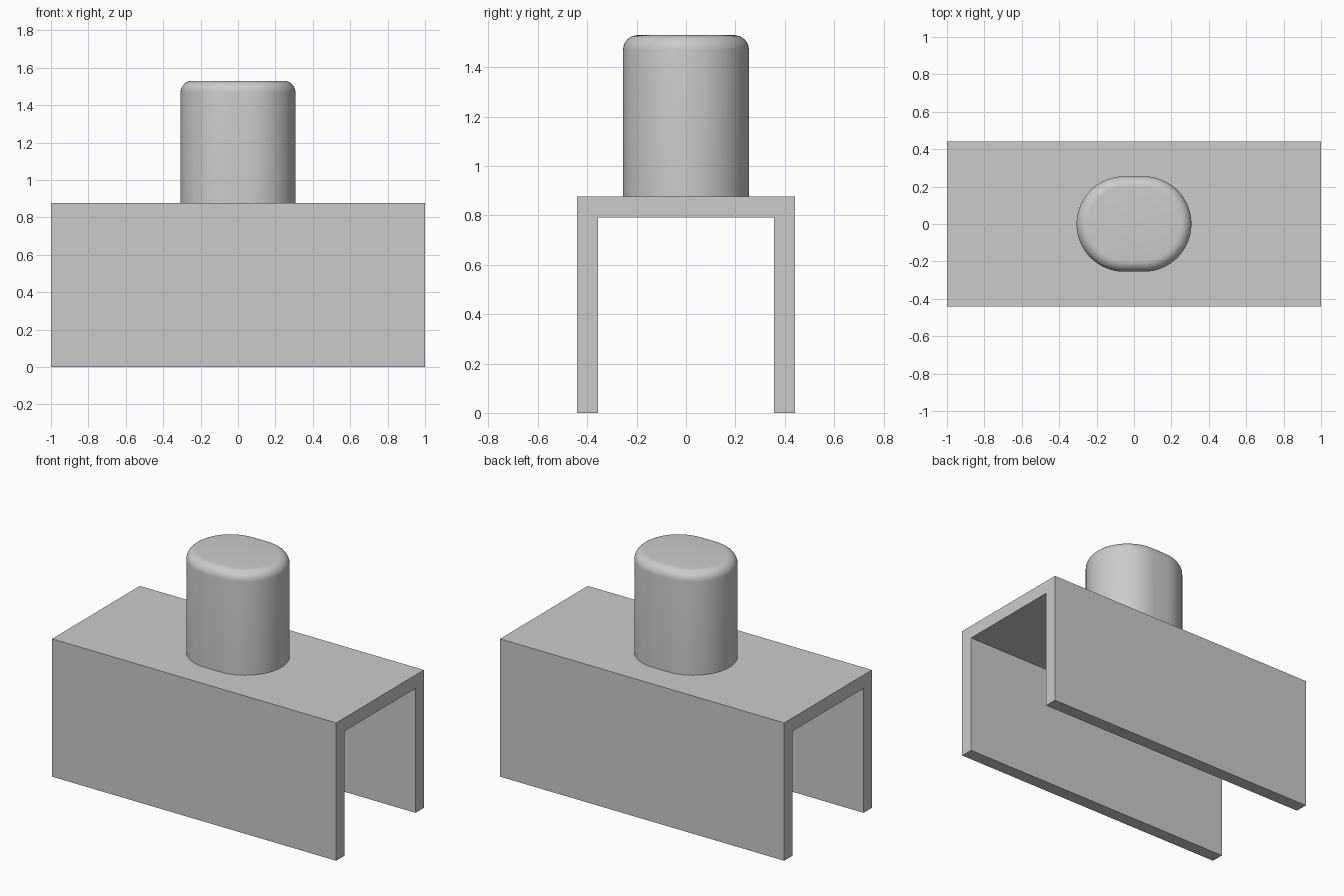
import bpy, bmesh
from math import pi, cos, sin, radians

cube = bpy.data.objects.get("Cube")
if cube:
    bpy.data.objects.remove(cube, do_unlink=True)

grey = bpy.data.materials.new("plain grey")
grey.use_nodes = True
colour = (0.6, 0.6, 0.6, 1)
grey.diffuse_color = colour
grey.node_tree.nodes["Principled BSDF"].inputs["Base Color"].default_value = colour


def extrude_outline(name, points, offset, bevel=0):
    """Extrude a closed outline by offset, optionally rounding the far rim."""
    bm = bmesh.new()
    base = bm.faces.new([bm.verts.new(p) for p in points])
    result = bmesh.ops.extrude_face_region(bm, geom=[base], use_keep_orig=True)
    moved = [v for v in result["geom"] if isinstance(v, bmesh.types.BMVert)]
    bmesh.ops.translate(bm, verts=moved, vec=offset)
    bmesh.ops.recalc_face_normals(bm, faces=bm.faces)
    if bevel:
        rim = [e for e in result["geom"] if isinstance(e, bmesh.types.BMEdge)]
        bmesh.ops.bevel(bm, geom=rim, offset=bevel, segments=8, profile=0.5,
                        affect='EDGES', clamp_overlap=True)
    mesh = bpy.data.meshes.new(name)
    bm.to_mesh(mesh)
    bm.free()
    mesh.materials.append(grey)
    obj = bpy.data.objects.new(name, mesh)
    bpy.context.collection.objects.link(obj)
    return obj


# Channel: inverted U section, open at both ends
half, inner, top, under = 0.441, 0.357, 0.877, 0.792
section = [(-half, 0), (-half, top), (half, top), (half, 0),
           (inner, 0), (inner, under), (-inner, under), (-inner, 0)]
extrude_outline("channel", [(-1, y, z) for y, z in section], (2, 0, 0))

# Stud: upright post with rounded ends and a rounded top rim
radius, straight, height, steps = 0.255, 0.052, 1.53, 32
outline = []
for side in (1, -1):
    for i in range(steps + 1):
        a = -pi / 2 + pi * i / steps
        outline.append((side * (straight + radius * cos(a)),
                        side * radius * sin(a), top))
stud = extrude_outline("stud", outline, (0, 0, height - top), bevel=0.06)

bpy.ops.object.select_all(action='DESELECT')
stud.select_set(True)
bpy.context.view_layer.objects.active = stud
bpy.ops.object.shade_smooth_by_angle(angle=radians(30))
